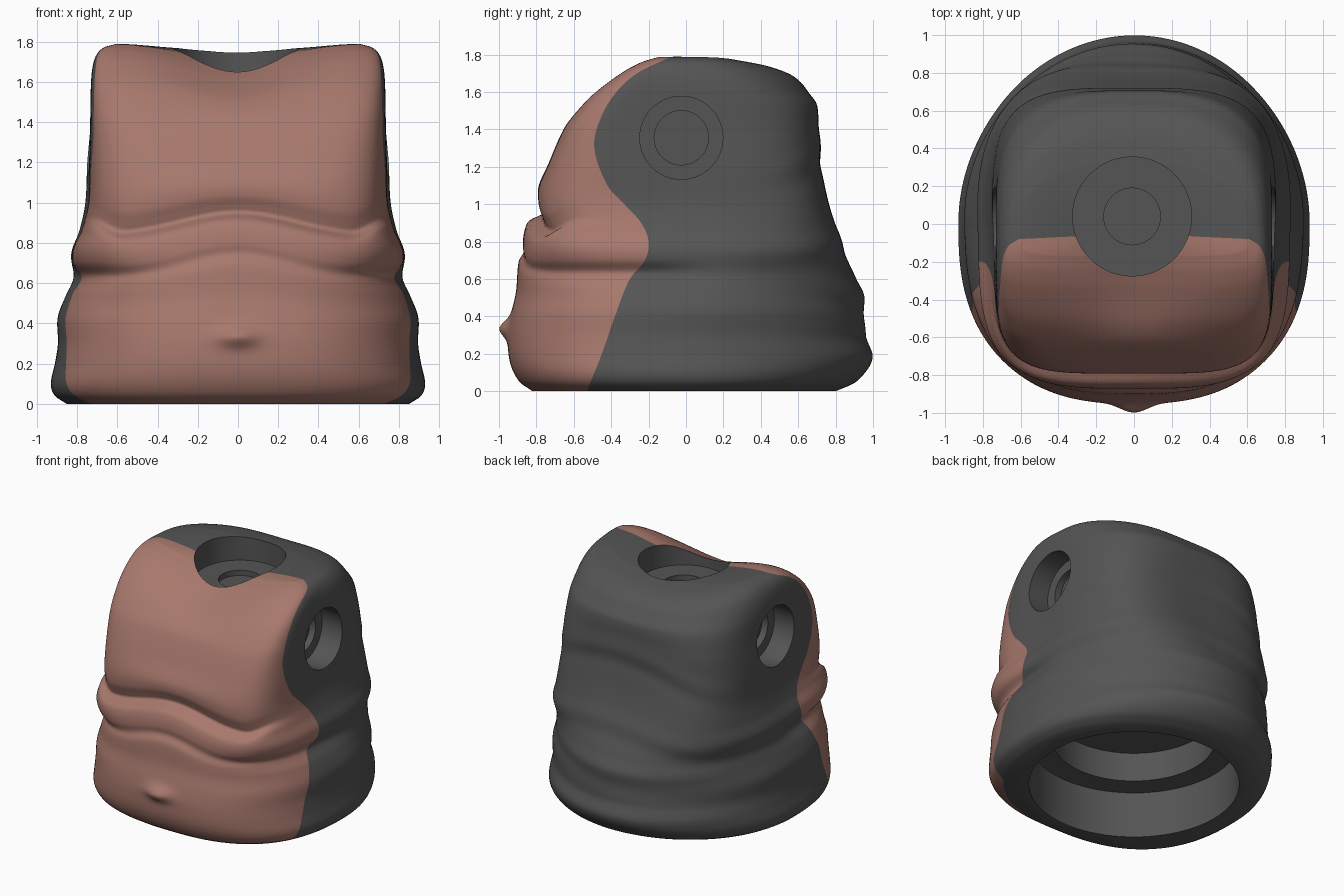
import bpy, bmesh, math
from mathutils import Vector

if "Cube" in bpy.data.objects:
    bpy.data.objects.remove(bpy.data.objects["Cube"])

# Profiles by height: (z, value)
WIDTH = [(0, .85), (.04, .91), (.1, .93), (.2, .91), (.3, .895), (.43, .89), (.54, .845), (.63, .785),
         (.70, .82), (.77, .82), (.86, .78), (1.0, .745), (1.2, .74), (1.4, .735), (1.6, .73),
         (1.68, .72), (1.73, .70), (1.76, .665), (1.775, .61)]
REAR_WIDTH = [(0, .85), (.04, .91), (.1, .93), (.2, .91), (.3, .895), (.43, .9), (.54, .86), (.63, .825),
              (.75, .83), (.86, .79), (1.0, .76), (1.2, .75), (1.4, .735), (1.6, .73),
              (1.68, .715), (1.73, .69), (1.76, .655), (1.775, .60)]
FRONT = [(0, .82), (.05, .89), (.15, .94), (.28, .952), (.4, .938), (.52, .91), (.6, .895), (.635, .868),
         (.68, .872), (.75, .862), (.80, .835), (.835, .765), (.865, .768), (.94, .79), (1.05, .785), (1.2, .74),
         (1.4, .655), (1.5, .585), (1.6, .49), (1.7, .35), (1.75, .25), (1.775, .17)]
BACK = [(0, .80), (.05, .91), (.18, 1.0), (.3, .96), (.5, .95), (.6, .91), (.8, .83), (1.0, .765),
        (1.2, .725), (1.4, .71), (1.54, .70), (1.6, .665), (1.7, .585), (1.75, .47), (1.775, .33)]
SEAM = [(0, -.53), (.2, -.45), (.4, -.38), (.6, -.3), (.7, -.22), (.8, -.2), (.9, -.24), (1.0, -.33),
        (1.1, -.42), (1.3, -.49), (1.45, -.46), (1.6, -.37), (1.7, -.25), (1.775, -.08)]


def curve(pts, z):
    """Smooth cubic interpolation through (z, value) points."""
    z = max(pts[0][0], min(pts[-1][0], z))
    i = 0
    while i < len(pts) - 2 and z > pts[i + 1][0]:
        i += 1

    def slope(k):
        a, b = pts[max(k - 1, 0)], pts[min(k + 1, len(pts) - 1)]
        return (b[1] - a[1]) / (b[0] - a[0])
    (z0, v0), (z1, v1) = pts[i], pts[i + 1]
    h = z1 - z0
    t = (z - z0) / h
    return (v0 * (1 + 2 * t) * (1 - t) ** 2 + v1 * t * t * (3 - 2 * t)
            + h * (slope(i) * t * (1 - t) ** 2 + slope(i + 1) * t * t * (t - 1)))


def step(a, b, x):
    t = max(0, min(1, (x - a) / (b - a)))
    return t * t * (3 - 2 * t)


def bell(x, w):
    return math.exp(-(x / w) ** 2)


def skin(z, a):
    """Point on the torso skin at height z and angle a."""
    c, s = math.cos(a), math.sin(a)
    up = step(.45, 1.05, z)
    if s < 0:
        n = 2.55 + 2.2 * up + 2 * step(1.0, 1.6, z)
    else:
        n = 2.0 + 1.5 * up - 1.1 * step(1.3, 1.77, z)
    r = (abs(c) ** n + abs(s) ** n) ** (-1 / n)
    rear = step(0, .7, s)
    soft = step(-.3, .25, s)        # side creases fade towards the back
    x = (curve(WIDTH, z) * (1 - soft) + curve(REAR_WIDTH, z) * soft) * r * c
    if s < 0:
        arch = .115 * bell(x, .4) * math.exp(-((z - .87) / .26) ** 4)
        arch += .08 * step(.55, .74, abs(x)) * bell(z - .93, .16)
        y = curve(FRONT, z - arch) * r * s
        y -= .05 * bell(x, .10) * bell(z - .335, .05)      # navel bump
    else:
        y = curve(BACK, z) * r * s
        # cloth folds on the back
        for zc, k, amp in ((1.32, -.35, .006), (.82, -.2, .006), (.52, .12, .006), (.33, -.1, .004)):
            d = z - (zc + k * x * x + .06 * x)
            y += amp * rear * (bell(d, .06) - bell(d + .1, .06))
    return x, y, z


def dip(x, y, z):
    """Lower the neckline and lift the shoulders."""
    f = step(.2, -.3, y)
    top = step(1.4, 1.75, z)
    lift = .016 * bell(abs(x) - .58, .2) * bell(y + .05, .4)
    return x, y, z + top * (lift - (.025 + .065 * f) * bell(x, .38 - .06 * f))


def seam_angle(z):
    """Angle on the right side where the front panel begins."""
    lo, hi, target = -math.pi / 2, 0, curve(SEAM, z)
    for _ in range(25):
        mid = (lo + hi) / 2
        lo, hi = (mid, hi) if skin(z, mid)[1] < target else (lo, mid)
    return lo


# Torso skin: the first PANEL columns of each ring are the front panel
SEG, PANEL, RINGS, CAP = 240, 104, 170, 24


def ring(z):
    a = seam_angle(z)
    front = [-math.pi - a + (math.pi + 2 * a) * j / PANEL for j in range(PANEL)]
    back = [a + (math.pi - 2 * a) * j / (SEG - PANEL) for j in range(SEG - PANEL)]
    return [skin(z, t) for t in front + back]


verts, faces = [], []
for i in range(RINGS):
    z = 1.775 * (1 - (1 - i / (RINGS - 1)) ** 1.4)
    edge = ring(z)
    verts += [dip(*p) for p in edge]
for i in range(1, CAP):
    k = 1 - i / CAP
    verts += [dip(x * k, -.05 * (1 - k) + y * k, 1.775 + .01 * (1 - k * k)) for x, y, z in edge]
rows = RINGS + CAP - 1
for i in range(rows - 1):
    for j in range(SEG):
        k = (j + 1) % SEG
        faces.append((i * SEG + j, i * SEG + k, (i + 1) * SEG + k, (i + 1) * SEG + j))
faces.append(tuple(range(SEG))[::-1])
faces.append(tuple((rows - 1) * SEG + j for j in range(SEG)))


def material(name, color):
    m = bpy.data.materials.new(name)
    m.diffuse_color = (*color, 1)
    m.use_nodes = True
    m.node_tree.nodes["Principled BSDF"].inputs["Base Color"].default_value = m.diffuse_color
    return m


grey = material("dark_cloth", (.09, .09, .09))
tan = material("bare_front", (.39, .19, .153))
mesh = bpy.data.meshes.new("torso")
mesh.from_pydata(verts, [], faces)
torso = bpy.data.objects.new("torso", mesh)
bpy.context.collection.objects.link(torso)
mesh.materials.append(grey)
mesh.materials.append(tan)
for p in mesh.polygons:
    if len(p.vertices) == 4 and p.index % SEG < PANEL:
        p.material_index = 1


def socket(name, origin, inward, rings):
    """Cut a stepped round socket; rings are (radius, depth)."""
    bm = bmesh.new()
    loops = [[bm.verts.new((r * math.cos(2 * math.pi * j / 96), r * math.sin(2 * math.pi * j / 96), d))
              for j in range(96)] for r, d in rings]
    for a, b in zip(loops, loops[1:]):
        for j in range(96):
            bm.faces.new((a[j], a[j - 1], b[j - 1], b[j]))
    bm.faces.new(loops[0])
    bm.faces.new(loops[-1])
    bmesh.ops.recalc_face_normals(bm, faces=bm.faces)
    me = bpy.data.meshes.new(name)
    bm.to_mesh(me)
    bm.free()
    me.materials.append(grey)
    ob = bpy.data.objects.new(name, me)
    bpy.context.collection.objects.link(ob)
    ob.location = origin
    ob.rotation_euler = Vector(inward).to_track_quat('Z', 'Y').to_euler()
    ob.hide_render = True
    mod = torso.modifiers.new(name, 'BOOLEAN')
    mod.operation, mod.solver, mod.object = 'DIFFERENCE', 'EXACT', ob
    return ob


# Neck, waist and arm sockets
cutters = [
    socket("neck_socket", (-.01, .04, 1.78), (0, 0, -1), [(.315, -.3), (.315, .2), (.15, .2), (.15, .24)]),
    socket("waist_socket", (0, 0, 0), (0, 0, 1), [(.725, -.2), (.725, .35), (.56, .35), (.56, .57)])]
for side in (-1, 1):
    cutters.append(socket("arm_socket", (.74 * side, -.025, 1.355), (-side, 0, 0),
                          [(.222, -.2), (.222, .17), (.145, .17), (.145, .22)]))

bpy.context.view_layer.objects.active = torso
torso.select_set(True)
bpy.context.view_layer.update()
for m in list(torso.modifiers):
    bpy.ops.object.modifier_apply(modifier=m.name)
for c in cutters:
    bpy.data.objects.remove(c)
bpy.ops.object.shade_smooth_by_angle(angle=math.radians(60))
